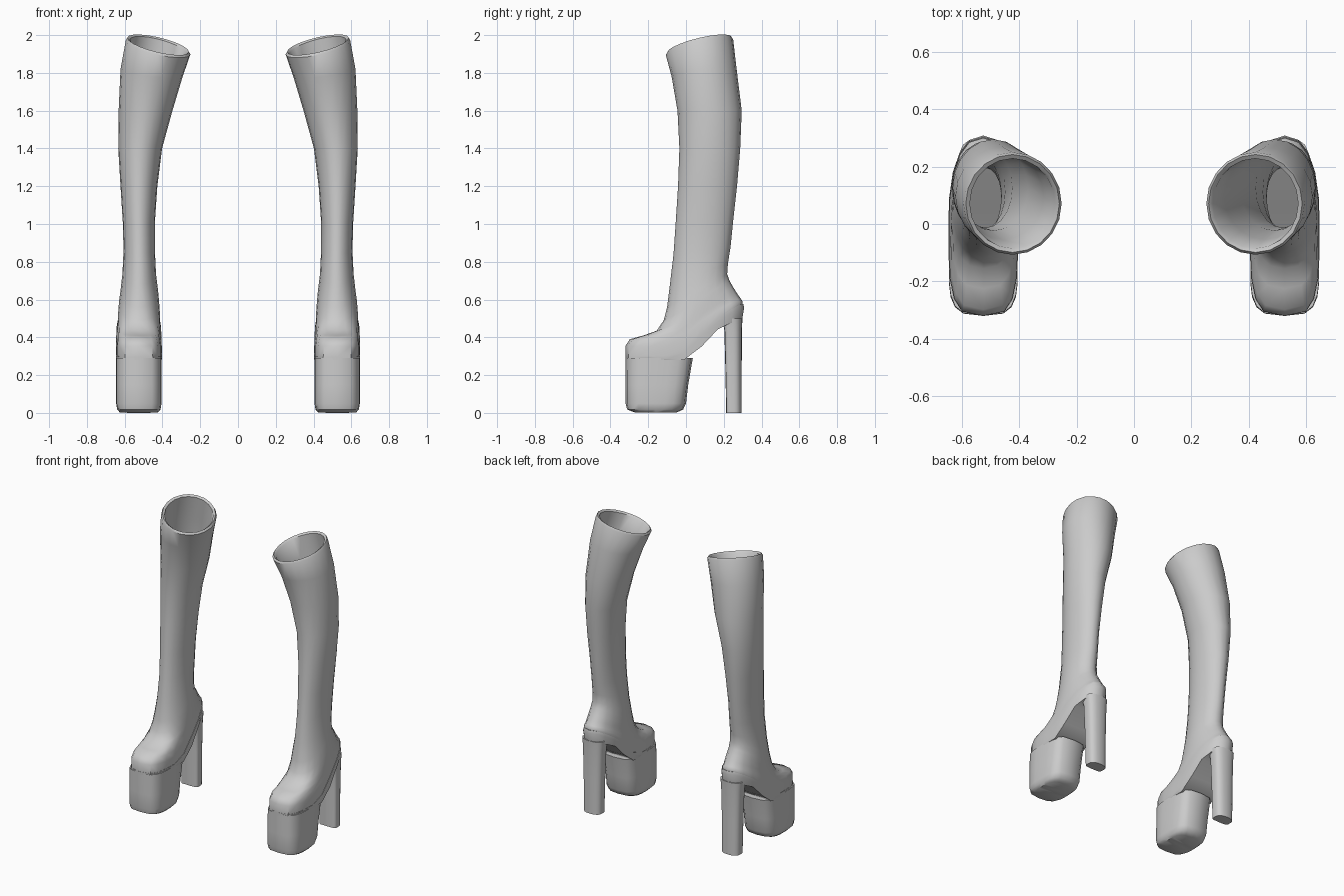
import bpy, bmesh, math

if "Cube" in bpy.data.objects:
    bpy.data.objects.remove(bpy.data.objects["Cube"])

N = 20  # points round each cross-section

grey = bpy.data.materials.new("light_grey")
grey.diffuse_color = (0.6, 0.6, 0.6, 1)
grey.use_nodes = True
grey.node_tree.nodes["Principled BSDF"].inputs["Base Color"].default_value = grey.diffuse_color


def curve(points):
    """Piecewise linear height along the foot."""
    def f(y):
        if y <= points[0][0]:
            return points[0][1]
        for (a, za), (b, zb) in zip(points, points[1:]):
            if y <= b:
                return za + (zb - za) * (y - a) / (b - a)
        return points[-1][1]
    return f


# side profile of the sole: top line and underside
sole_top = curve([(-.32, .295), (-.06, .30), (0, .34), (.1, .44), (.2, .522), (.29, .573)])
sole_under = curve([(-.32, .28), (0, .28), (.035, .30), (.1, .37), (.19, .465), (.3, .49)])


def ring(fy, by, xi, xo, nf, nb, height):
    """Oval section from front fy to back by; nf and nb set squareness."""
    pts = []
    for k in range(N):
        c = math.cos(2 * math.pi * k / N)
        n = nf if c > 0 else nb
        u = max(0, 1 - abs(c) ** n) ** (1 / n)
        if k in (0, N // 2):
            u = 0
        if k > N // 2:
            u = -u
        y = (fy + by) / 2 - c * (by - fy) / 2
        x = (xi + xo) / 2 + u * (xo - xi) / 2
        pts.append((x, y, height(y, (1 - c) / 2, u)))
    return pts


def flat(z):
    return lambda y, t, u: z


def slant(fy, fz, by, bz, w=0, tilt=0):
    """Height from front to back, with share w of the sole's curve."""
    a, b = sole_top(fy), sole_top(by)
    return lambda y, t, u: (fz + (bz - fz) * t + tilt * u
                            + w * (sole_top(y) - a - (b - a) * t))


def loft(name, rings, side):
    bm = bmesh.new()
    vs = [[bm.verts.new((side * x, y, z)) for x, y, z in r] for r in rings]
    for a, b in zip(vs, vs[1:]):
        for k in range(N):
            j = (k + 1) % N
            bm.faces.new((a[k], a[j], b[j], b[k]))
    for r in (vs[0], vs[-1]):  # strip caps follow curved ends
        for k in range(N // 2):
            loop = [r[k], r[k + 1], r[N - k - 1], r[(N - k) % N]]
            bm.faces.new(list(dict.fromkeys(loop)))
    bmesh.ops.recalc_face_normals(bm, faces=bm.faces)
    me = bpy.data.meshes.new(name)
    bm.to_mesh(me)
    bm.free()
    me.materials.append(grey)
    ob = bpy.data.objects.new(name, me)
    bpy.context.collection.objects.link(ob)
    bpy.ops.object.select_all(action='DESELECT')
    ob.select_set(True)
    bpy.context.view_layer.objects.active = ob
    bpy.ops.object.shade_smooth_by_angle(angle=math.radians(45))


# upper sections: front y, z, back y, z, inner x, outer x, squareness, sole share, tilt
UPPER = [
    (-.32, .295, .30, .575, .405, .645, 3.6, 2.4, 1, 0),
    (-.32, .355, .30, .59, .405, .645, 3.6, 2.4, .95, 0),
    (-.298, .39, .29, .605, .41, .64, 3.4, 2.3, .8, 0),
    (-.225, .41, .272, .63, .412, .637, 3, 2.2, .6, 0),
    (-.155, .435, .25, .665, .414, .634, 2.6, 2.1, .4, 0),
    (-.118, .49, .23, .70, .418, .63, 2.3, 2, .2, 0),
    (-.10, .56, .218, .735, .423, .622, 2.2, 2, 0, 0),
    (-.085, .68, .222, .79, .434, .612, 2, 2, 0, 0),
    (-.066, .84, .236, .88, .440, .606, 2, 2, 0, 0),
    (-.055, 1.0, .25, 1.02, .440, .610, 2, 2, 0, 0),
    (-.042, 1.2, .27, 1.2, .427, .622, 2, 2, 0, 0),
    (-.035, 1.4, .287, 1.4, .402, .634, 2, 2, 0, 0),
    (-.045, 1.6, .295, 1.6, .347, .632, 2, 2, 0, 0),
    (-.076, 1.78, .268, 1.82, .293, .622, 2, 2, 0, .02),
    (-.107, 1.895, .25, 1.975, .252, .594, 2, 2, 0, .037),
]


def section(row, inset=0, lift=0):
    fy, fz, by, bz, xi, xo, nf, nb, w, tilt = row
    return ring(fy + inset, by - inset, xi + inset, xo - inset, nf, nb,
                slant(fy, fz + lift, by, bz + lift, w, tilt))


for side, label in ((1, "right"), (-1, "left")):
    # upper: outer skin, rolled rim, then lining down to the ankle
    skin = [section(r) for r in UPPER]
    rim = [section(UPPER[-1], .008, .014), section(UPPER[-1], .022, .004)]
    lining = [section(r, .022) for r in reversed(UPPER[5:-1])]
    loft(label + "_boot_upper", skin + rim + lining, side)

    # sole: welt edge and thick arch
    loft(label + "_sole", [
        ring(-.321, .303, .403, .647, 3.6, 2.4, lambda y, t, u: sole_top(y) + .003),
        ring(-.321, .308, .403, .647, 3.6, 2.4, lambda y, t, u: sole_top(y) - .016),
        ring(-.319, .296, .405, .645, 3.6, 2.4, lambda y, t, u: sole_under(y)),
    ], side)

    # platform block under the ball of the foot
    loft(label + "_platform", [
        ring(-.27, -.05, .425, .625, 3.2, 3, flat(.002)),
        ring(-.312, -.015, .41, .64, 3.4, 3.2, flat(.018)),
        ring(-.32, 0, .405, .645, 3.4, 3.4, flat(.05)),
        ring(-.32, .012, .405, .645, 3.4, 3.6, flat(.15)),
        ring(-.319, .036, .405, .645, 3.4, 4, flat(.29)),
    ], side)

    # tall heel, flat in front and round behind
    loft(label + "_heel", [
        ring(.213, .295, .462, .588, 6, 2.4, flat(0)),
        ring(.208, .295, .458, .592, 6, 2.4, flat(.25)),
        ring(.203, .296, .452, .598, 6, 2.4, flat(.44)),
        ring(.19, .299, .445, .605, 6, 2.4, flat(.50)),
    ], side)
